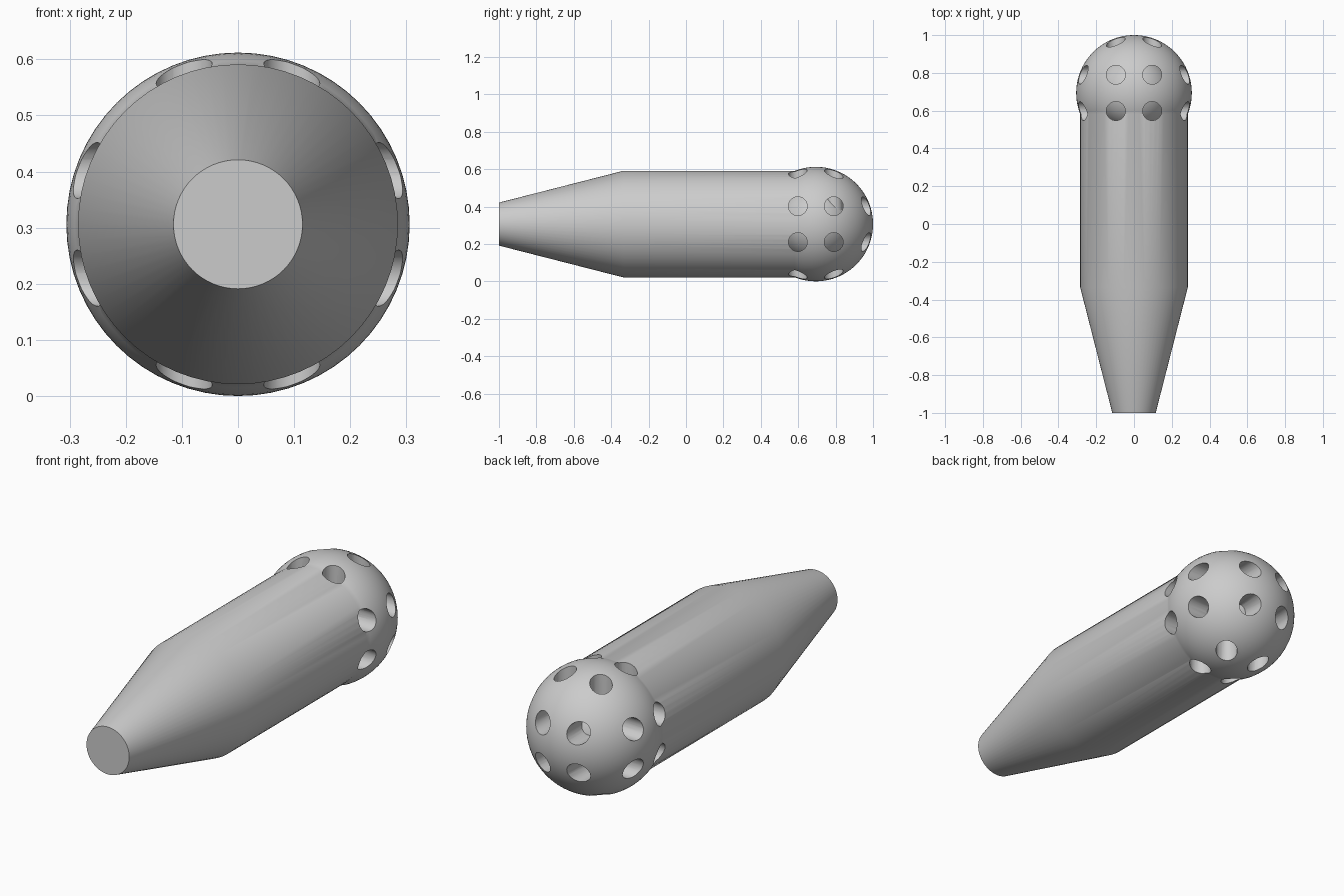
import bpy, bmesh, math
from mathutils import Matrix, Vector

cube = bpy.data.objects.get("Cube")
if cube:
    bpy.data.objects.remove(cube, do_unlink=True)

BALL_R, BODY_R, TIP_R = 0.306, 0.285, 0.115
CENTRE = Vector((0, 1 - BALL_R, BALL_R))
HOLE_R, OFFSET = 0.05, 0.096

grey = bpy.data.materials.new("plain_grey")
grey.use_nodes = True
colour = (0.6, 0.6, 0.6, 1)
grey.diffuse_color = colour
grey.node_tree.nodes["Principled BSDF"].inputs["Base Color"].default_value = colour


def make_object(name, bm):
    bmesh.ops.recalc_face_normals(bm, faces=bm.faces)
    mesh = bpy.data.meshes.new(name)
    bm.to_mesh(mesh)
    bm.free()
    mesh.materials.append(grey)
    obj = bpy.data.objects.new(name, mesh)
    bpy.context.collection.objects.link(obj)
    return obj


def activate(obj):
    bpy.ops.object.select_all(action='DESELECT')
    obj.select_set(True)
    bpy.context.view_layer.objects.active = obj


# Handle and round head: one profile turned about the long axis
profile = [(0, -1), (TIP_R, -1), (BODY_R, -0.335)]
start = math.pi - math.asin(BODY_R / BALL_R)
steps = 32
for i in range(steps + 1):
    a = start * (1 - i / steps)
    profile.append((BALL_R * math.sin(a), CENTRE.y + BALL_R * math.cos(a)))

bm = bmesh.new()
verts = [bm.verts.new((r, y, BALL_R)) for r, y in profile]
edges = [bm.edges.new(pair) for pair in zip(verts, verts[1:])]
bmesh.ops.spin(bm, geom=verts + edges, cent=(0, 0, BALL_R), axis=(0, 1, 0),
               angle=math.tau, steps=64, use_duplicate=False)
bmesh.ops.remove_doubles(bm, verts=bm.verts, dist=0.0001)
body = make_object("handle_and_head", bm)

# Four round holes per direction, drilled into the head along each axis
directions = {
    "side": [Vector((1, 0, 0)), Vector((-1, 0, 0))],
    "back": [Vector((0, 1, 0))],
    "upright": [Vector((0, 0, 1)), Vector((0, 0, -1))],
}
for name, axes in directions.items():
    bm = bmesh.new()
    for axis in axes:
        turn = axis.to_track_quat('Z', 'Y').to_matrix().to_4x4()
        for u in (-OFFSET, OFFSET):
            for v in (-OFFSET, OFFSET):
                place = Matrix.Translation(CENTRE) @ turn @ Matrix.Translation((u, v, 0.2))
                bmesh.ops.create_cone(bm, cap_ends=True, segments=32, radius1=HOLE_R,
                                      radius2=HOLE_R, depth=0.3, matrix=place)
    cutter = make_object(name + "_hole_cutter", bm)
    cutter.hide_render = True
    activate(body)
    mod = body.modifiers.new(name + "_holes", 'BOOLEAN')
    mod.operation = 'DIFFERENCE'
    mod.solver = 'EXACT'
    mod.object = cutter
    bpy.ops.object.modifier_apply(modifier=mod.name)
    bpy.data.objects.remove(cutter, do_unlink=True)

# Solid core that forms the floors of the holes
bm = bmesh.new()
bmesh.ops.create_uvsphere(bm, u_segments=48, v_segments=24, radius=0.2,
                          matrix=Matrix.Translation(CENTRE))
core = make_object("head_core", bm)

for obj in (body, core):
    activate(obj)
    bpy.ops.object.shade_smooth_by_angle(angle=math.radians(30))
